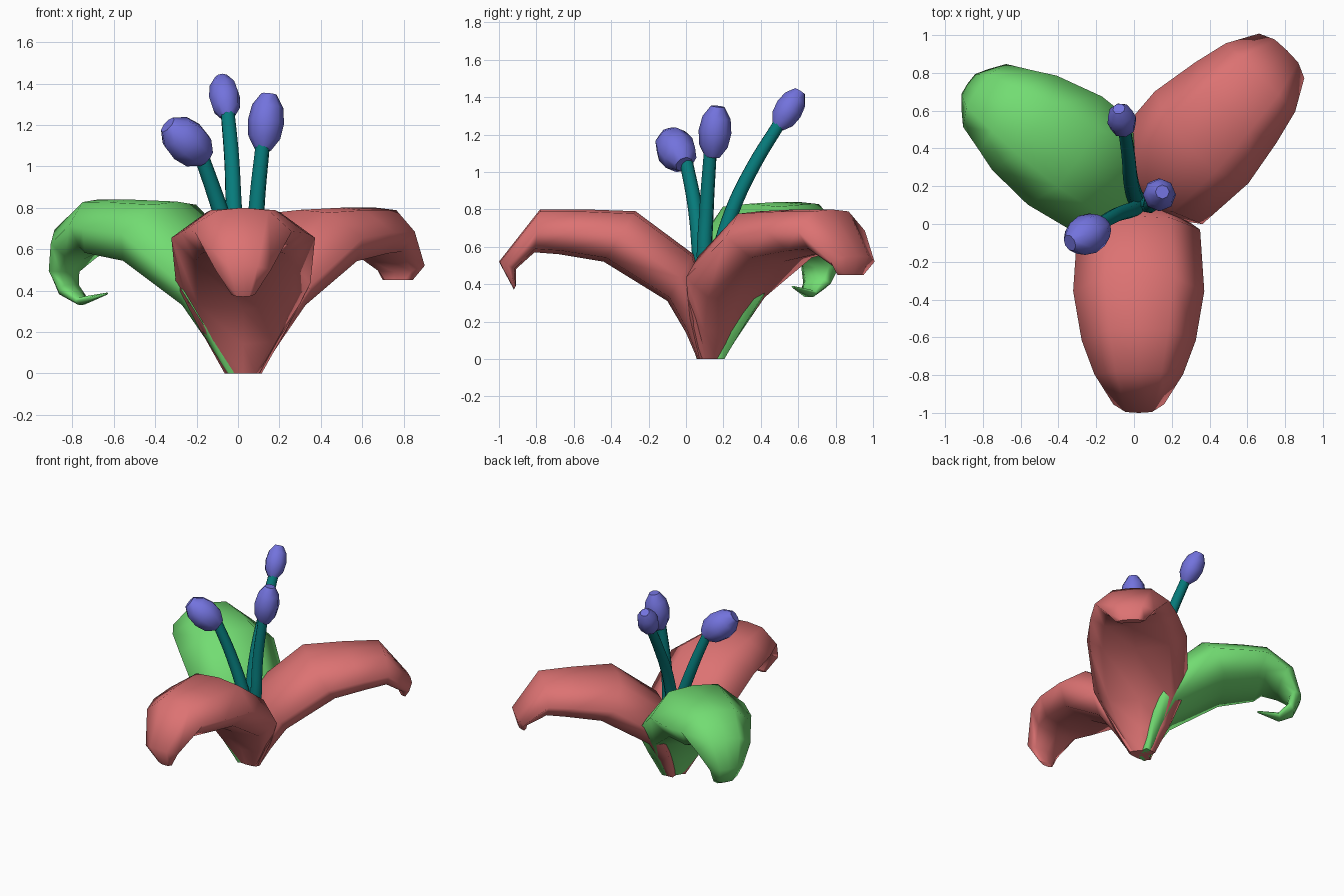
import bpy
import bmesh
from math import cos, sin, pi, radians
from mathutils import Vector

cube = bpy.data.objects.get("Cube")
if cube:
    bpy.data.objects.remove(cube)


def material(name, rgb):
    m = bpy.data.materials.new(name)
    m.use_nodes = True
    m.diffuse_color = (*rgb, 1)
    m.node_tree.nodes["Principled BSDF"].inputs["Base Color"].default_value = (*rgb, 1)
    return m


RED = material("petal_red", (0.72, 0.17, 0.17))
GREEN = material("petal_green", (0.17, 0.72, 0.17))
TEAL = material("filament_teal", (0.002, 0.2, 0.2))
VIOLET = material("anther_violet", (0.17, 0.17, 0.72))


def loft(name, rings, mat):
    """Skin a list of point rings into a closed, smooth solid."""
    bm = bmesh.new()
    grid = [[bm.verts.new(p) for p in ring] for ring in rings]
    n = len(grid[0])
    for a, b in zip(grid, grid[1:]):
        for i in range(n):
            j = (i + 1) % n
            bm.faces.new((a[i], a[j], b[j], b[i]))
    bm.faces.new(grid[0])
    bm.faces.new(grid[-1])
    bmesh.ops.recalc_face_normals(bm, faces=bm.faces)
    mesh = bpy.data.meshes.new(name)
    bm.to_mesh(mesh)
    bm.free()
    for p in mesh.polygons:
        p.use_smooth = len(p.vertices) == 4
    mesh.materials.append(mat)
    ob = bpy.data.objects.new(name, mesh)
    bpy.context.collection.objects.link(ob)


# Petals: stations of (spine out, spine z, belly out, belly z, half width)
BASE = [
    (-0.02, 0.00, 0.06, 0.00, 0.08),
    (0.02, 0.30, 0.12, 0.14, 0.19),
    (0.08, 0.56, 0.22, 0.31, 0.29),
    (0.39, 0.79, 0.56, 0.52, 0.31),
    (0.67, 0.80, 0.80, 0.56, 0.27),
]
DROOP = [
    (0.90, 0.80, 0.93, 0.57, 0.21),
    (1.12, 0.52, 1.03, 0.48, 0.12),
    (1.04, 0.37, 1.03, 0.39, 0.05),
]
BLUNT = [
    (0.92, 0.80, 0.92, 0.57, 0.23),
    (1.12, 0.55, 1.04, 0.49, 0.15),
    (1.09, 0.45, 1.04, 0.45, 0.09),
]
HOOK = [
    (0.85, 0.84, 0.84, 0.59, 0.23),
    (1.04, 0.70, 0.94, 0.55, 0.18),
    (1.10, 0.50, 1.01, 0.49, 0.11),
    (1.05, 0.38, 1.00, 0.43, 0.08),
    (0.95, 0.33, 0.94, 0.37, 0.05),
    (0.80, 0.38, 0.80, 0.39, 0.01),
]


def petal(name, tip, angle, mat, lift=0.0):
    out = Vector((cos(radians(angle)), sin(radians(angle)), 0))
    side = Vector((-out.y, out.x, 0))
    centre = Vector((0.025, 0.12, 0))
    rings = []
    for k, (su, sz, bu, bz, w) in enumerate(BASE + tip):
        extra = lift if 3 <= k <= 4 else 0
        spine = centre + out * su + Vector((0, 0, sz + extra))
        belly = centre + out * bu + Vector((0, 0, bz))
        half = []
        # crown, shoulder and lower edge of the cross-section
        for blend, width in ((0.05, 0.58), (0.5, 1.12), (0.92, 0.75)):
            half.append((spine.lerp(belly, blend), w * width))
        ring = [p - side * d for p, d in reversed(half)]
        ring.append(spine)
        ring += [p + side * d for p, d in half]
        ring.append(belly)
        rings.append(ring)
    loft(name, rings, mat)


petal("front_petal", DROOP, -90, RED)
petal("back_left_petal", BLUNT, 45.5, RED)
petal("back_right_petal", HOOK, 145.5, GREEN, 0.04)


# Stamens
def filament(name, points):
    cu = bpy.data.curves.new(name, "CURVE")
    cu.dimensions = "3D"
    cu.bevel_depth = 0.047
    cu.bevel_resolution = 2
    cu.resolution_u = 5
    cu.use_fill_caps = True
    sp = cu.splines.new("BEZIER")
    sp.bezier_points.add(len(points) - 1)
    for i, (bp, co) in enumerate(zip(sp.bezier_points, points)):
        bp.co = co
        bp.handle_left_type = bp.handle_right_type = "AUTO"
        bp.radius = 1 - 0.25 * i / (len(points) - 1)
    sp.use_smooth = True
    cu.materials.append(TEAL)
    ob = bpy.data.objects.new(name, cu)
    bpy.context.collection.objects.link(ob)


def anther(name, start, end, radius):
    a, b = Vector(start), Vector(end)
    turn = (b - a).to_track_quat("Z", "Y")
    rings = []
    for t, r in ((0, 0.45), (0.22, 0.88), (0.5, 1.0), (0.78, 0.86), (1, 0.42)):
        ring = [Vector((cos(i * pi / 4), sin(i * pi / 4), 0)) * r * radius for i in range(8)]
        rings.append([a.lerp(b, t) + turn @ p for p in ring])
    loft(name, rings, VIOLET)


STAMENS = {
    "right": ([(0.02, 0.1, 0.32), (0.0, 0.08, 0.5), (-0.09, 0.05, 0.8), (-0.18, 0, 1.06)],
              (-0.155, -0.01, 1.04), (-0.34, -0.1, 1.2), 0.108),
    "back": ([(0.02, 0.12, 0.32), (0, 0.16, 0.5), (-0.02, 0.25, 0.8),
              (-0.03, 0.36, 1.03), (-0.05, 0.5, 1.26)],
             (-0.05, 0.49, 1.24), (-0.08, 0.61, 1.43), 0.077),
    "left": ([(0.05, 0.12, 0.32), (0.08, 0.1, 0.5), (0.09, 0.11, 0.8), (0.12, 0.13, 1.11)],
             (0.12, 0.14, 1.08), (0.15, 0.17, 1.35), 0.088),
}
for side_name, (path, low, high, size) in STAMENS.items():
    filament(side_name + "_filament", path)
    anther(side_name + "_anther", low, high, size)
